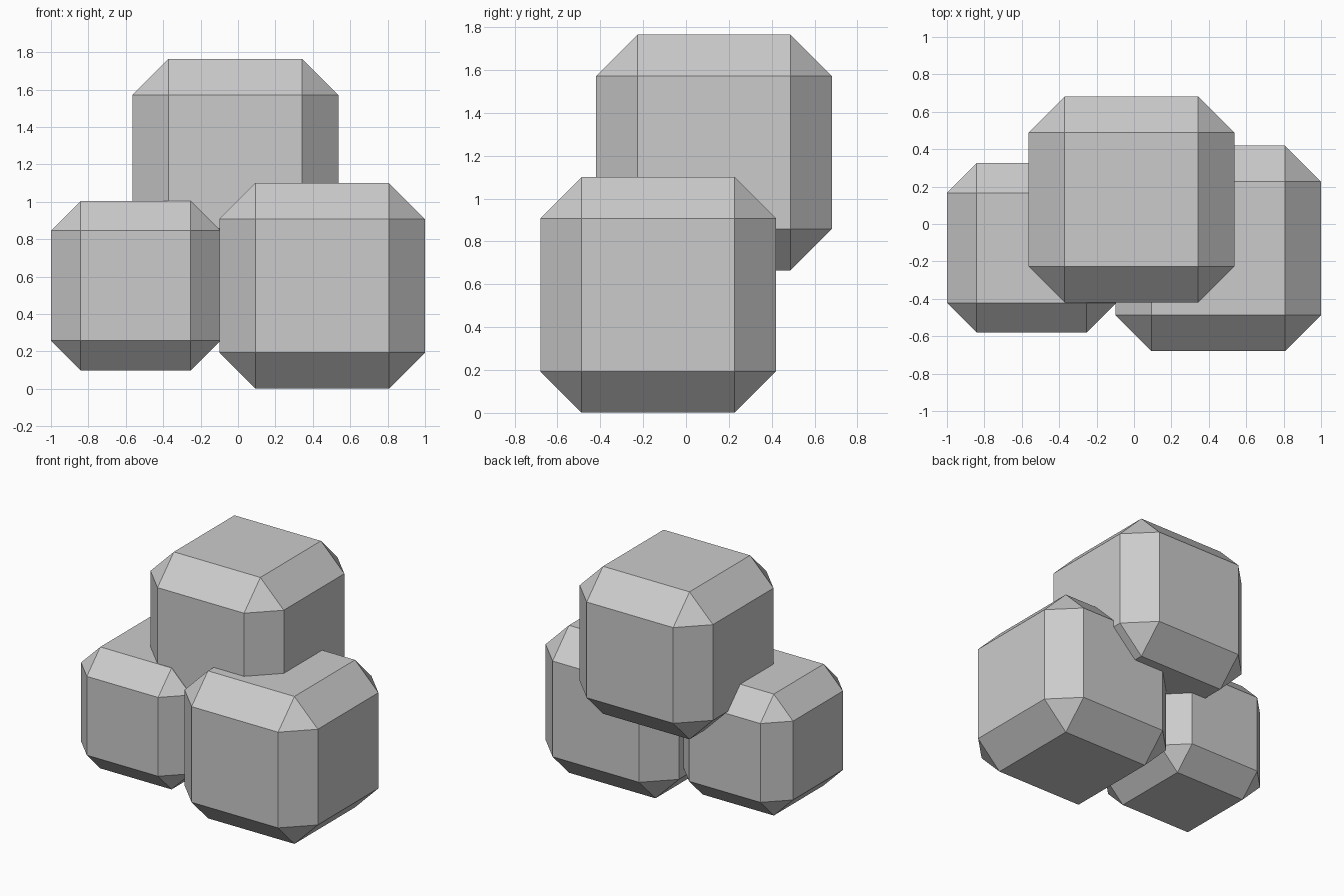
import bpy
import bmesh

if "Cube" in bpy.data.objects:
    bpy.data.objects.remove(bpy.data.objects["Cube"])


def chamfered_block(name, centre, size, chamfer):
    """Cube with flat, single-segment chamfers on every edge."""
    bm = bmesh.new()
    bmesh.ops.create_cube(bm, size=size)
    bmesh.ops.bevel(bm, geom=bm.edges[:], offset=chamfer, offset_type='OFFSET',
                    segments=1, profile=0.5, affect='EDGES')
    mesh = bpy.data.meshes.new(name)
    bm.to_mesh(mesh)
    bm.free()
    obj = bpy.data.objects.new(name, mesh)
    obj.location = centre
    bpy.context.collection.objects.link(obj)
    return obj


# Two large blocks and one small one, stacked in a pile
chamfered_block("right_block", (0.45, -0.13, 0.551), 1.10, 0.193)
chamfered_block("top_block", (-0.014, 0.131, 1.215), 1.10, 0.193)
chamfered_block("left_block", (-0.547, -0.128, 0.552), 0.906, 0.159)
